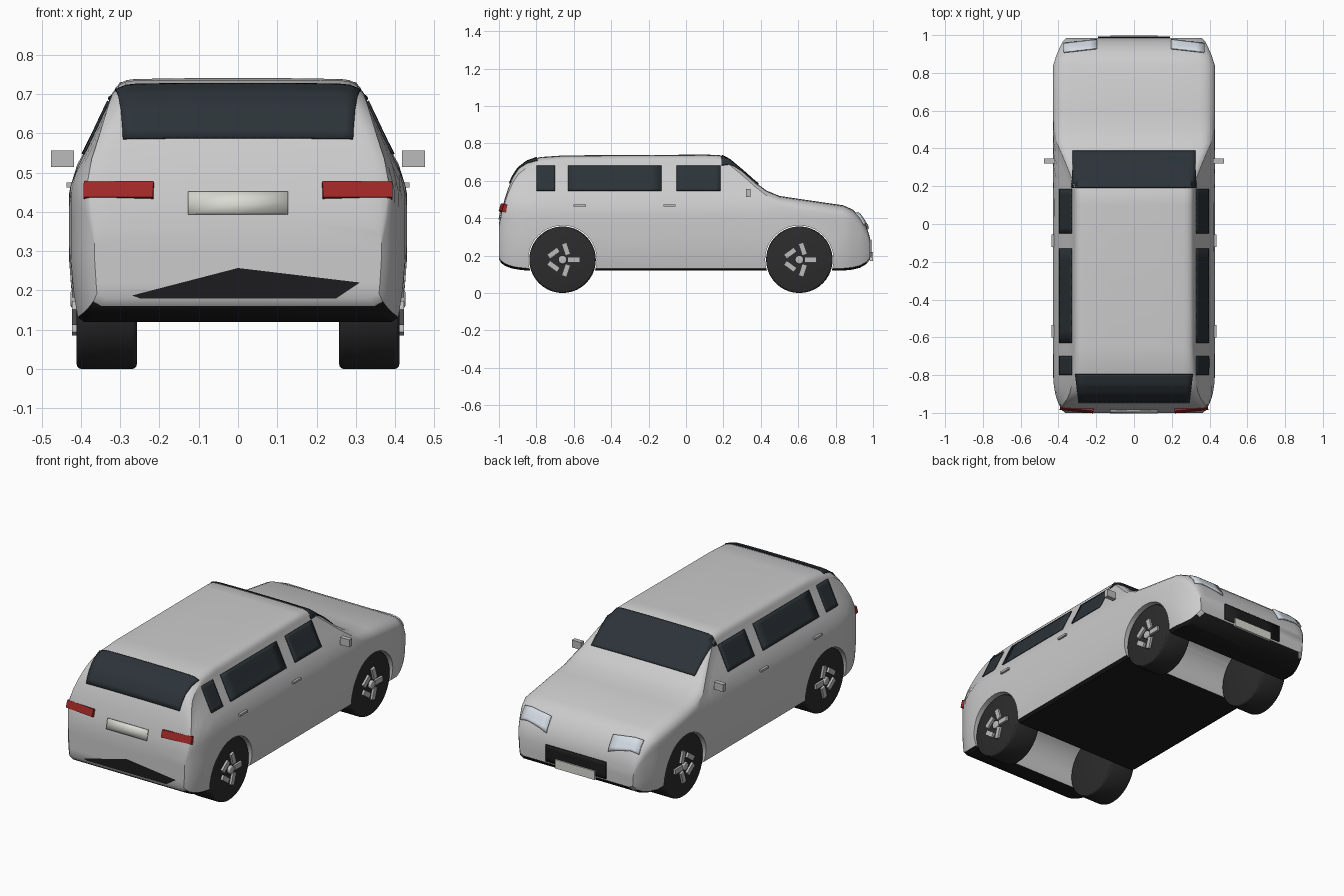
import bpy, bmesh, math
from mathutils import Vector
from mathutils.bvhtree import BVHTree

if "Cube" in bpy.data.objects:
    bpy.data.objects.remove(bpy.data.objects["Cube"])


def material(name, r, g, b):
    m = bpy.data.materials.new(name)
    m.diffuse_color = (r, g, b, 1)
    m.use_nodes = True
    m.node_tree.nodes["Principled BSDF"].inputs["Base Color"].default_value = m.diffuse_color
    return m


PAINT = material("paint", .6, .6, .6)
BLACK = material("black_trim", .012, .012, .013)
TYRE = material("rubber", .025, .025, .025)
GLASS = material("glass", .025, .033, .04)
RED = material("red_lens", .35, .02, .02)
CLEAR = material("clear_lens", .68, .73, .8)
PLATE = material("plate", .7, .71, .65)
METAL = material("metal", .5, .5, .5)


def finish(name, bm, mats=(), angle=30):
    bmesh.ops.recalc_face_normals(bm, faces=bm.faces)
    me = bpy.data.meshes.new(name)
    bm.to_mesh(me)
    bm.free()
    for m in mats:
        me.materials.append(m)
    ob = bpy.data.objects.new(name, me)
    bpy.context.collection.objects.link(ob)
    smooth(ob, angle)
    return ob


def smooth(ob, angle):
    bpy.ops.object.select_all(action='DESELECT')
    ob.select_set(True)
    bpy.context.view_layer.objects.active = ob
    bpy.ops.object.shade_smooth_by_angle(angle=math.radians(angle))


def box(name, loc, size, mat, rot=(0, 0, 0)):
    bm = bmesh.new()
    bmesh.ops.create_cube(bm, size=1)
    bmesh.ops.scale(bm, vec=size, verts=bm.verts)
    ob = finish(name, bm, [mat])
    ob.location, ob.rotation_euler = loc, rot
    return ob


def cylinder(name, loc, r, depth, mats, bevel=0):
    bm = bmesh.new()
    bmesh.ops.create_cone(bm, cap_ends=True, segments=40, radius1=r, radius2=r, depth=depth)
    if bevel:
        rim = [e for e in bm.edges if abs(e.verts[0].co.z - e.verts[1].co.z) < 1e-5]
        bmesh.ops.bevel(bm, geom=rim, offset=bevel, segments=3, profile=.5, affect='EDGES')
    ob = finish(name, bm, mats)
    ob.location, ob.rotation_euler = loc, (0, math.pi / 2, 0)
    return ob


# Body shell: stations along the length (y, top, bottom, half width, corner)
STATIONS = [
    (-1.0, .37, .18, .365, .04), (-.988, .43, .16, .378, .04), (-.97, .50, .147, .39, .04),
    (-.95, .56, .138, .40, .04), (-.925, .62, .13, .41, .045), (-.895, .665, .125, .418, .045),
    (-.85, .70, .12, .425, .045), (-.78, .725, .12, .43, .04), (-.65, .734, .12, .43, .035),
    (.10, .738, .12, .43, .035), (.18, .736, .12, .43, .035), (.23, .71, .12, .43, .035),
    (.30, .652, .12, .43, .035), (.37, .59, .12, .43, .035), (.43, .546, .12, .43, .04),
    (.50, .517, .12, .43, .05), (.60, .502, .12, .43, .055), (.84, .467, .12, .428, .055),
    (.89, .445, .125, .412, .05), (.93, .41, .135, .395, .05), (.965, .355, .155, .378, .04),
    (.985, .29, .18, .36, .03)]
# Half width of the car against height
ENVELOPE = [(.12, .41), (.2, .424), (.28, .43), (.45, .43), (.5, .417), (.54, .393), (.68, .327), (.75, .29)]


def envelope(z):
    for (z0, x0), (z1, x1) in zip(ENVELOPE, ENVELOPE[1:]):
        if z <= z1:
            return x0 + (x1 - x0) * (z - z0) / (z1 - z0)
    return x1


def section(y, top, bot, w, c):
    k = w / .43
    half = [(k * .395, bot)]
    for i in range(11):
        z = bot + .012 + (top - c - bot - .012) * i / 10
        half.append((k * envelope(z), z))
    xe = half[-1][0]
    for i in range(1, 5):
        a = math.pi / 8 * i
        half.append((xe - 1.5 * c * (1 - math.cos(a)), top - c + c * math.sin(a)))
    half.append((half[-1][0] * .5, top + .002))
    return [(x, y, z) for x, z in half] + [(-x, y, z) for x, z in reversed(half)]


bm = bmesh.new()
rings = [[bm.verts.new(p) for p in section(*s)] for s in STATIONS]
n = len(rings[0])
for a, b in zip(rings, rings[1:]):
    for i in range(n):
        j = (i + 1) % n
        bm.faces.new((a[i], a[j], b[j], b[i]))
bm.faces.new(rings[0])
bm.faces.new(rings[-1])
bmesh.ops.recalc_face_normals(bm, faces=bm.faces)
for f in bm.faces:
    f.material_index = int(f.normal.z < -.6)
surface = BVHTree.FromBMesh(bm)
body = finish("body_shell", bm, [PAINT, BLACK])

# Wheel arches cut right across the body
AXLES = {"rear": -.66, "front": .606}
for y in AXLES.values():
    cutter = cylinder("arch_cutter", (0, y, .178), .183, 1.2, [PAINT])
    cutter.hide_render = True
    mod = body.modifiers.new("arch", 'BOOLEAN')
    mod.object, mod.operation, mod.solver = cutter, 'DIFFERENCE', 'EXACT'
    bpy.context.view_layer.objects.active = body
    bpy.ops.object.modifier_apply(modifier="arch")
    bpy.data.objects.remove(cutter)
smooth(body, 35)


def panel(name, corners, direction, mat, nu=10, nv=8, lift=.004):
    """Quad laid onto the body by casting rays, then given a rim."""
    d = Vector(direction)
    p0, p1, p2, p3 = map(Vector, corners)
    bm = bmesh.new()
    grid = []
    for j in range(nv + 1):
        row = []
        for i in range(nu + 1):
            u, v = i / nu, j / nv
            p = p0.lerp(p1, u).lerp(p3.lerp(p2, u), v)
            hit, nor, _, _ = surface.ray_cast(p - d * 3, d)
            row.append(bm.verts.new(hit + nor * lift if hit else p))
        grid.append(row)
    for j in range(nv):
        for i in range(nu):
            bm.faces.new((grid[j][i], grid[j][i + 1], grid[j + 1][i + 1], grid[j + 1][i]))
    ob = finish(name, bm, [mat])
    mod = ob.modifiers.new("rim", 'SOLIDIFY')
    mod.thickness, mod.offset = lift * 1.5, 0
    return ob


# Windscreen and rear window
DOWN = (0, 0, -1)
panel("windscreen", [(-.325, .19, 0), (.325, .19, 0), (.325, .385, 0), (-.325, .385, 0)], DOWN, GLASS, 24, 14)
panel("rear_window", [(-.31, -.795, 0), (.31, -.795, 0), (.293, -.94, 0), (-.293, -.94, 0)], DOWN, GLASS, 24, 14)

# Number plates, grille, rear valance
panel("rear_plate", [(-.127, 0, .393), (.127, 0, .393), (.127, 0, .45), (-.127, 0, .45)], (0, 1, 0), PLATE, 2, 2)
panel("grille", [(-.19, 0, .19), (.19, 0, .19), (.19, 0, .285), (-.19, 0, .285)], (0, -1, 0), BLACK, 4, 4)
box("front_plate", (0, .992, .195), (.25, .014, .05), PLATE)
bm = bmesh.new()
bm.faces.new([bm.verts.new((x, -1.001, z)) for x, z in
              [(-.27, .187), (0, .257), (.31, .22), (.25, .18), (-.25, .18)]])
finish("rear_valance", bm, [BLACK])

for side, s in (("right", 1), ("left", -1)):
    # Side windows
    for label, y0, y1 in (("quarter", -.80, -.70), ("rear_door", -.63, -.13), ("front_door", -.05, .185)):
        panel(f"{side}_{label}_window", [(0, y0, .545), (0, y1, .545), (0, y1, .68), (0, y0, .68)],
              (-s, 0, 0), GLASS, 8, 8)
    # Lamps
    panel(f"{side}_headlight", [(s * .195, .925, 0), (s * .195, .97, 0), (s * .37, .95, 0), (s * .37, .905, 0)],
          DOWN, CLEAR, 6, 4, .006)
    box(f"{side}_tail_light", (s * .303, -.972, .453), (.178, .032, .042), RED, (math.radians(-18), 0, s * .1))
    # Door handles and mirrors
    for y in (-.568, -.088):
        box(f"{side}_door_handle", (s * .43, y, .468), (.014, .065, .012), METAL)
    box(f"{side}_mirror", (s * .447, .333, .535), (.058, .026, .042), METAL)
    # Wheels with spokes and hub
    for axle, y in AXLES.items():
        name = f"{axle}_{side}_"
        cylinder(name + "tyre", (s * .334, y, .178), .178, .153, [TYRE], .012)
        cylinder(name + "hub", (s * .413, y, .178), .023, .026, [METAL], .006)
        for i in range(5):
            a = math.tau * i / 5
            box(name + "spoke", (s * .413, y + .06 * math.cos(a), .178 + .06 * math.sin(a)),
                (.02, .066, .028), METAL, (-a, 0, 0))
